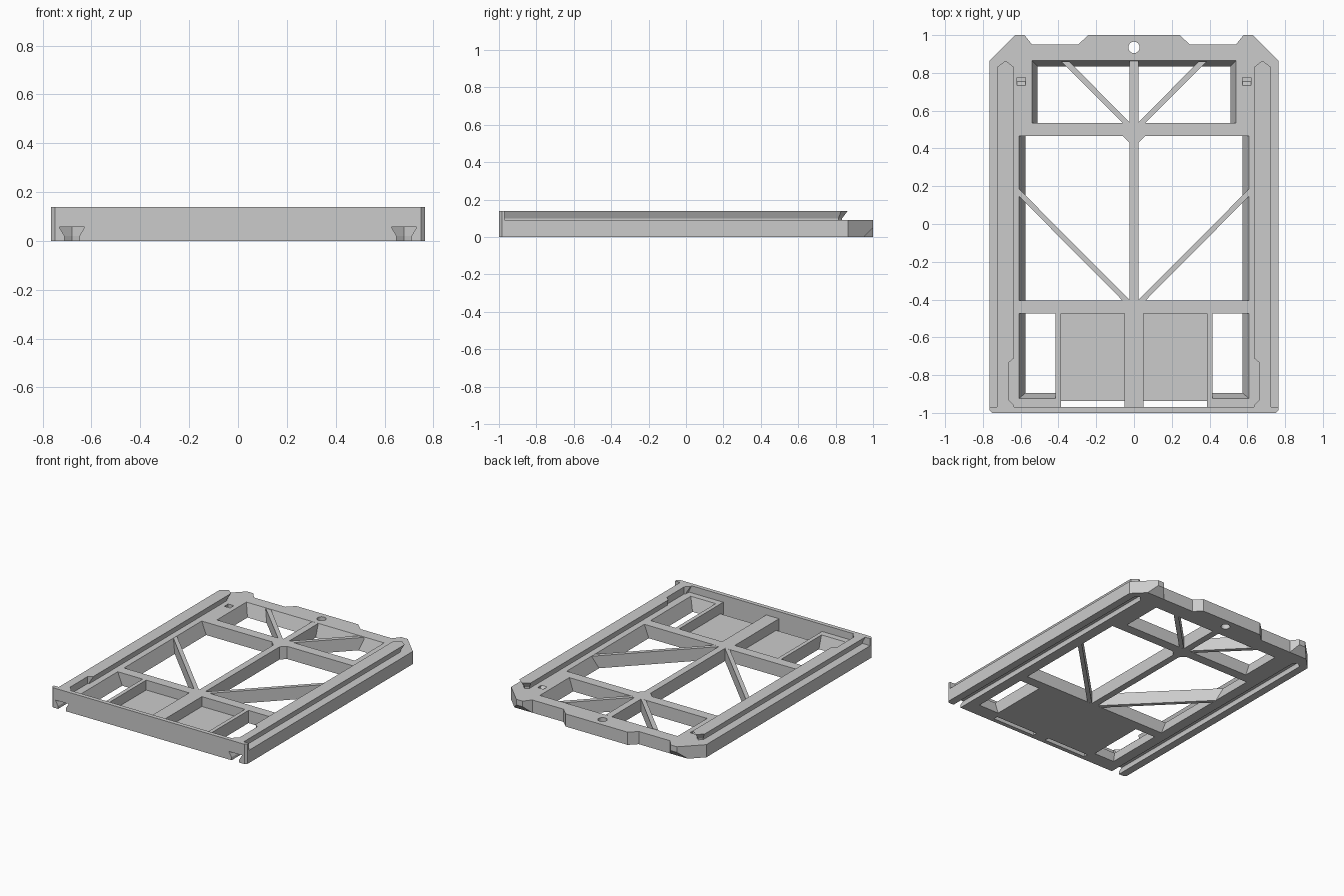
import bpy, bmesh, math

if "Cube" in bpy.data.objects:
    bpy.data.objects.remove(bpy.data.objects["Cube"])

H = 0.09      # frame thickness
TOP = 0.14    # height of rails and front wall
RX = 0.68     # centre line of rails and grooves


def loft(name, layers):
    """Closed solid through matching outlines: layers = [(points, z), ...]."""
    bm = bmesh.new()
    rings = [[bm.verts.new((x, y, z)) for x, y in pts] for pts, z in layers]
    n = len(rings[0])
    for a, b in zip(rings, rings[1:]):
        for i in range(n):
            j = (i + 1) % n
            bm.faces.new((a[i], a[j], b[j], b[i]))
    bm.faces.new(rings[0][::-1])
    bm.faces.new(rings[-1])
    bmesh.ops.recalc_face_normals(bm, faces=bm.faces)
    me = bpy.data.meshes.new(name)
    bm.to_mesh(me)
    bm.free()
    ob = bpy.data.objects.new(name, me)
    bpy.context.collection.objects.link(ob)
    return ob


def prism(name, pts, z0, z1):
    return loft(name, [(pts, z0), (pts, z1)])


def rect(x0, x1, y0, y1):
    return [(x0, y0), (x1, y0), (x1, y1), (x0, y1)]


def flip(pts, s):
    return [(s * x, y) for x, y in pts]


def cut(targets, cutter):
    cutter.hide_render = True
    for t in targets:
        m = t.modifiers.new("cut", 'BOOLEAN')
        m.operation, m.solver, m.object = 'DIFFERENCE', 'EXACT', cutter
        bpy.context.view_layer.objects.active = t
        bpy.ops.object.modifier_apply(modifier=m.name)
    bpy.data.objects.remove(cutter)


def window(low, high):
    """Through opening whose walls slope between two rectangles."""
    lo, hi = rect(*low), rect(*high)
    return loft("window_cutter", [(lo, -0.02), (lo, 0), (hi, H), (hi, H + 0.02)])


def dovetail(half, y0, shoulder, tip, s):
    """Pointed rail outline, running from the front to the back."""
    return flip([(RX - half, y0), (RX + half, y0), (RX + half, shoulder),
                 (RX, tip), (RX - half, shoulder)], s)


# Frame with chamfered back corners, horns and a raised middle tab
edge = [(0.765, -0.97), (0.765, 0.865), (0.63, 1), (0.58, 1),
        (0.54, 0.95), (0.295, 0.95), (0.243, 1)]
frame = prism("frame", edge + flip(edge[::-1], -1), 0, H)

# Front wall
wall = [(0.75, -1), (0.765, -0.985), (0.765, -0.97)]
front_wall = prism("front_wall", wall + flip(wall[::-1], -1), 0, TOP)

# Back and middle windows
cut([frame], window((-0.51, 0.51, 0.535, 0.835), (-0.54, 0.54, 0.535, 0.865)))
cut([frame], window((-0.575, 0.575, -0.405, 0.465), (-0.61, 0.61, -0.405, 0.465)))

# Round hole in the back tab
hole = [(0.03 * math.cos(a * math.tau / 32), 0.935 + 0.03 * math.sin(a * math.tau / 32))
        for a in range(32)]
cut([frame], prism("hole_cutter", hole, -0.1, 0.2))

for s, side in ((-1, "left"), (1, "right")):
    # Front side window, tray pocket and slot
    if s > 0:
        win = window((0.415, 0.575, -0.895, -0.475), (0.415, 0.61, -0.925, -0.475))
    else:
        win = window((-0.575, -0.415, -0.895, -0.475), (-0.61, -0.415, -0.925, -0.475))
    cut([frame], win)
    cut([frame], prism("pocket_cutter", flip(rect(0.05, 0.387, -0.98, -0.475), s), 0.02, 0.2))
    cut([frame], prism("slot_cutter", flip(rect(0.05, 0.387, -0.98, -0.938), s), -0.1, 0.05))

    # Dovetail groove underneath
    thin, wide = dovetail(0.03, -1.1, 0.845, 0.87, s), dovetail(0.0525, -1.1, 0.835, 0.875, s)
    cut([frame, front_wall], loft("groove_cutter", [(thin, -0.02), (thin, 0.02), (wide, 0.057)]))

    # Undercut of the back horn
    low = flip([(0.5, 0.93), (0.8, 0.93), (0.8, 1.1), (0.5, 1.1)], s)
    high = flip([(0.5, 1.0), (0.8, 1.0), (0.8, 1.1), (0.5, 1.1)], s)
    cut([frame], loft("horn_cutter", [(low, -0.02), (high, 0.05)]))

    # Small catch pocket with a ramped floor
    base = flip(rect(0.575, 0.62, 0.755, 0.775), s)
    mouth = flip(rect(0.575, 0.62, 0.725, 0.775), s)
    cut([frame], loft("catch_cutter", [(base, 0.06), (mouth, H + 0.01)]))

    # Pointed dovetail rail with a finger notch near the front
    thin, wide = dovetail(0.025, -0.97, 0.815, 0.835, s), dovetail(0.045, -0.97, 0.83, 0.865, s)
    rail = loft(side + "_rail", [(thin, H), (thin, 0.1), (wide, TOP)])
    notch = flip([(0.6, -0.96), (0.635, -0.96), (0.665, -0.93), (0.665, -0.735),
                  (0.635, -0.71), (0.6, -0.71)], s)
    cut([rail], prism("notch_cutter", notch, 0.08, 0.2))

    # Diagonal struts across the back and middle windows
    prism(side + "_back_strut", flip([(0.02, 0.534), (0.06, 0.534), (0.385, 0.86),
                                      (0.342, 0.86)], s), 0.0005, H - 0.0005)
    prism(side + "_middle_strut", flip([(0.02, -0.406), (0.06, -0.406), (0.609, 0.147),
                                        (0.609, 0.186)], s), 0.0005, H - 0.0005)

# Centre spines and the gusset below the crossbar
prism("back_spine", rect(-0.024, 0.024, 0.534, 0.864), 0, H)
spine = [(0.024, -0.406), (0.024, 0.43), (0.06, 0.466)]
prism("middle_spine", spine + flip(spine[::-1], -1), 0, H)
